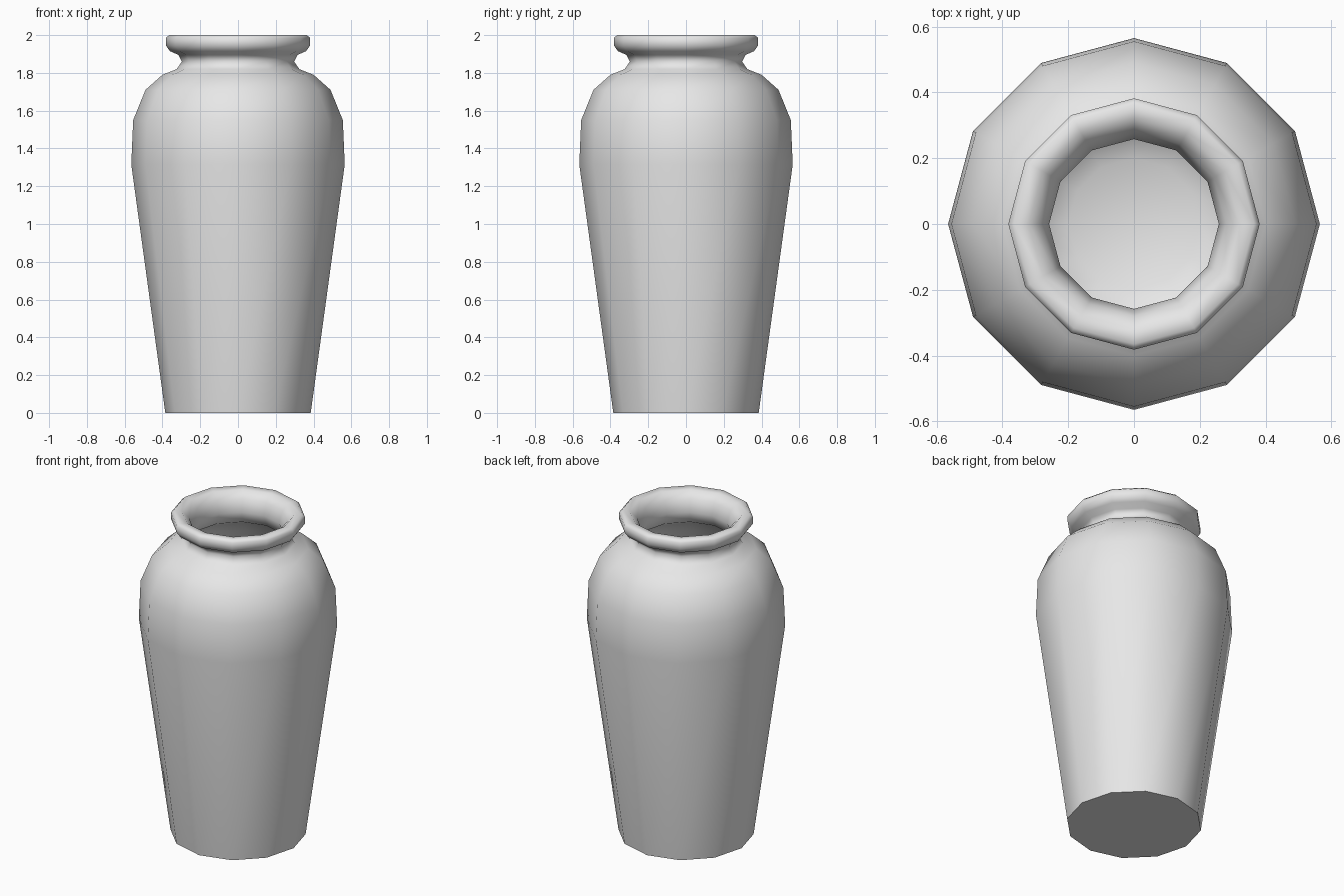
import bpy, bmesh, math

if "Cube" in bpy.data.objects:
    bpy.data.objects.remove(bpy.data.objects["Cube"])

SIDES = 12

# Radius and height pairs, from the foot up the outside and down the inside
OUTER = [(0.385, 0.0), (0.565, 1.315), (0.555, 1.55), (0.49, 1.71),
         (0.40, 1.79), (0.325, 1.82), (0.297, 1.86), (0.315, 1.895)]
LIP = [(0.36, 1.915), (0.382, 1.945), (0.382, 1.985), (0.365, 2.0),
       (0.32, 1.995), (0.28, 1.955)]
INNER = [(0.258, 1.88), (0.28, 1.81), (0.37, 1.76), (0.45, 1.68),
         (0.51, 1.54), (0.52, 1.315), (0.35, 0.10), (0.20, 0.03)]
FLOOR_Z = 0.02


def lathe(name, profile, floor_z, material):
    """Spin a profile into a faceted vessel with a flat foot and inner floor."""
    bm = bmesh.new()
    rings = []
    for r, z in profile:
        rings.append([bm.verts.new((r * math.cos(math.tau * i / SIDES),
                                    r * math.sin(math.tau * i / SIDES), z))
                      for i in range(SIDES)])
    for a, b in zip(rings, rings[1:]):
        for i in range(SIDES):
            j = (i + 1) % SIDES
            bm.faces.new((a[i], a[j], b[j], b[i]))
    # Foot
    bm.faces.new(rings[0][::-1])
    # Inner floor
    centre = bm.verts.new((0, 0, floor_z))
    for i in range(SIDES):
        bm.faces.new((rings[-1][i], rings[-1][(i + 1) % SIDES], centre))
    bmesh.ops.recalc_face_normals(bm, faces=bm.faces)

    mesh = bpy.data.meshes.new(name)
    bm.to_mesh(mesh)
    bm.free()
    mesh.materials.append(material)
    obj = bpy.data.objects.new(name, mesh)
    bpy.context.collection.objects.link(obj)
    bpy.context.view_layer.objects.active = obj
    obj.select_set(True)
    bpy.ops.object.shade_smooth_by_angle(angle=math.radians(65))
    return obj


clay = bpy.data.materials.new("light_grey_clay")
clay.diffuse_color = (0.8, 0.8, 0.8, 1)
clay.use_nodes = True
clay.node_tree.nodes["Principled BSDF"].inputs["Base Color"].default_value = clay.diffuse_color

lathe("vase", OUTER + LIP + INNER, FLOOR_Z, clay)
